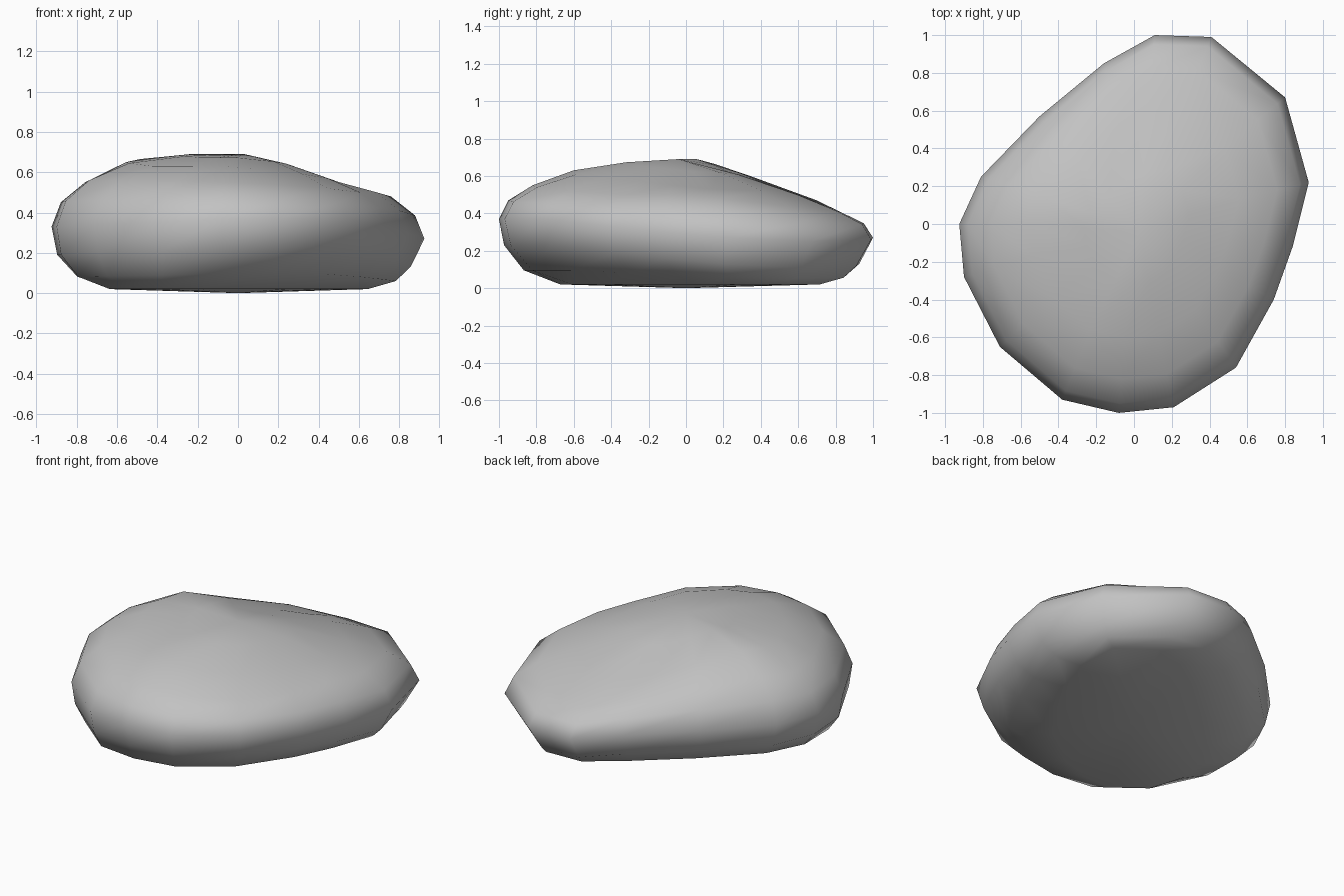
import bpy
import bmesh
from mathutils import Vector

if "Cube" in bpy.data.objects:
    bpy.data.objects.remove(bpy.data.objects["Cube"], do_unlink=True)

# Widest outline of the stone: x, y, girth height, shoulder height, crown height
OUTLINE = [
    (.11, 1, .27, .41, .5), (.41, .99, .26, .41, .5),
    (.8, .67, .25, .44, .52), (.925, .22, .27, .48, .53),
    (.84, -.12, .3, .5, .55), (.74, -.4, .33, .5, .57),
    (.54, -.76, .37, .52, .59), (.21, -.97, .37, .54, .61),
    (-.08, -1, .37, .55, .63), (-.38, -.93, .35, .56, .63),
    (-.71, -.65, .34, .56, .63), (-.9, -.28, .33, .56, .645),
    (-.925, 0, .33, .55, .65), (-.81, .25, .32, .56, .665),
    (-.5, .57, .32, .53, .6), (-.16, .85, .31, .47, .52),
]
PEAK = Vector((.03, -.04, .69))
LONG_AXIS = Vector((1, 1, 0)).normalized()
CROSS_AXIS = Vector((1, -1, 0)).normalized()


def section(x, y, girth, shoulder, crown):
    """Points of one slice of the stone, from the underside up to the crown."""
    flat = Vector((x, y, 0))
    along = flat.dot(LONG_AXIS)

    def at(scale, height):
        return flat * scale + Vector((0, 0, height))

    # The resting face is long and narrow, so the flanks are undercut
    base = LONG_AXIS * along * .81 + CROSS_AXIS * flat.dot(CROSS_AXIS) * .51
    base.z = .02
    # One end of the stone is blunt, the other tapers
    lower = at(.95 - .03 * along, girth - .14)
    flank = base.lerp(lower, .65)
    flank.z = base.z + (lower.z - base.z) * .36
    crown_point = at(.6, crown)
    dome = crown_point.lerp(PEAK, .5) + Vector((0, 0, .013))
    return [base, flank, lower, at(1, girth),
            at(.95, girth + (shoulder - girth) * .55),
            at(.82, shoulder), crown_point, dome]


# Skin the slices and close both ends
bm = bmesh.new()
slices = [[bm.verts.new(p) for p in section(*row)] for row in OUTLINE]
bottom, top = bm.verts.new((0, 0, 0)), bm.verts.new(PEAK)
for i, a in enumerate(slices):
    b = slices[i - 1]
    for k in range(len(a) - 1):
        bm.faces.new((a[k], b[k], b[k + 1], a[k + 1]))
    bm.faces.new((bottom, b[0], a[0]))
    bm.faces.new((top, a[-1], b[-1]))
bmesh.ops.recalc_face_normals(bm, faces=bm.faces)
for face in bm.faces:
    face.smooth = True

mesh = bpy.data.meshes.new("stone")
bm.to_mesh(mesh)
bm.free()
stone = bpy.data.objects.new("stone", mesh)
bpy.context.collection.objects.link(stone)

# Plain grey stone
grey = bpy.data.materials.new("stone grey")
grey.use_nodes = True
color = (.54, .54, .54, 1)
grey.diffuse_color = color
grey.node_tree.nodes["Principled BSDF"].inputs["Base Color"].default_value = color
mesh.materials.append(grey)
